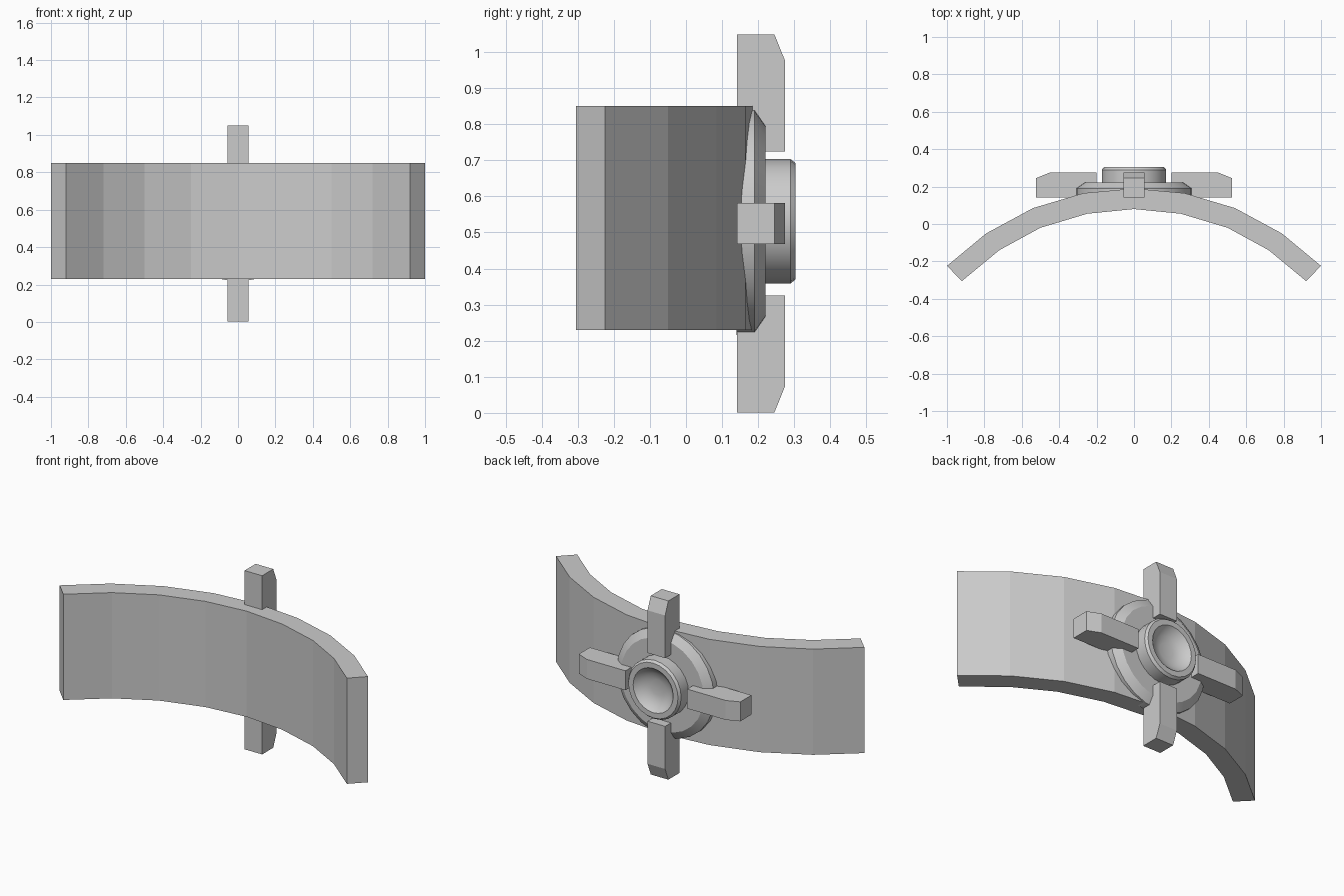
import bpy, bmesh, math
from mathutils import Matrix, Vector

if "Cube" in bpy.data.objects:
    bpy.data.objects.remove(bpy.data.objects["Cube"])

CZ = 0.525  # height of the emblem centre


def finish(name, bm, smooth=False):
    bmesh.ops.recalc_face_normals(bm, faces=bm.faces)
    me = bpy.data.meshes.new(name)
    bm.to_mesh(me)
    bm.free()
    ob = bpy.data.objects.new(name, me)
    bpy.context.collection.objects.link(ob)
    if smooth:
        bpy.ops.object.select_all(action='DESELECT')
        ob.select_set(True)
        bpy.context.view_layer.objects.active = ob
        bpy.ops.object.shade_smooth_by_angle(angle=math.radians(25))
    return ob


def prism(name, points, direction):
    # extrude a closed outline along a direction
    bm = bmesh.new()
    face = bm.faces.new([bm.verts.new(p) for p in points])
    ext = bmesh.ops.extrude_face_region(bm, geom=[face])
    bmesh.ops.translate(bm, vec=direction,
                        verts=[v for v in ext['geom'] if isinstance(v, bmesh.types.BMVert)])
    return finish(name, bm)


def lathe(name, profile, z, sides):
    # turn (radius, y) points around the y axis, closing both ends
    bm = bmesh.new()
    rings = [[bm.verts.new((r * math.cos(2 * math.pi * i / sides), y,
                            z + r * math.sin(2 * math.pi * i / sides)))
              for i in range(sides)] for r, y in profile]
    for a, b in zip(rings, rings[1:]):
        for i in range(sides):
            j = (i + 1) % sides
            bm.faces.new((a[i], a[j], b[j], b[i]))
    bm.faces.new(rings[0])
    bm.faces.new(rings[-1])
    return finish(name, bm, smooth=True)


# curved band: half outlines from centre to tip, mirrored in x
outer = [(0, 0.19), (0.27, 0.165), (0.54, 0.085), (0.79, -0.05), (1.0, -0.224)]
inner = [(0, 0.08), (0.25, 0.055), (0.5, -0.02), (0.72, -0.14), (0.92, -0.305)]
bm = bmesh.new()


def mirrored(side):
    return [(-x, y) for x, y in side[:0:-1]] + side


rows = [[bm.verts.new((x, y, z)) for x, y in mirrored(side)]
        for side, z in ((outer, 0.23), (outer, 0.85), (inner, 0.85), (inner, 0.23))]
for k in range(4):
    a, b = rows[k], rows[(k + 1) % 4]
    for i in range(len(a) - 1):
        bm.faces.new((a[i], a[i + 1], b[i + 1], b[i]))
for i in (0, -1):
    bm.faces.new([r[i] for r in rows])
finish("curved_band", bm)

# bevelled backing disc and dished hub
lathe("backing_disc", [(0.315, 0.14), (0.315, 0.19), (0.27, 0.221)], 0.531, 24)
lathe("dished_hub", [(0.172, 0.20), (0.172, 0.29), (0.161, 0.304), (0.130, 0.304),
                     (0.118, 0.290), (0.085, 0.268), (0.045, 0.258)], 0.531, 24)

# four arms with a chamfered outer tip
W = 0.057
outline = [(0.2, 0.142), (0.524, 0.142), (0.524, 0.245), (0.45, 0.275), (0.2, 0.275)]
for n, name in enumerate(("right_arm", "top_arm", "left_arm", "bottom_arm")):
    turn = Matrix.Translation((0, 0, CZ)) @ Matrix.Rotation(-n * math.pi / 2, 4, 'Y')
    pts = [turn @ Vector((r, y, -W)) for r, y in outline]
    prism(name, pts, turn.to_3x3() @ Vector((0, 0, 2 * W)))
